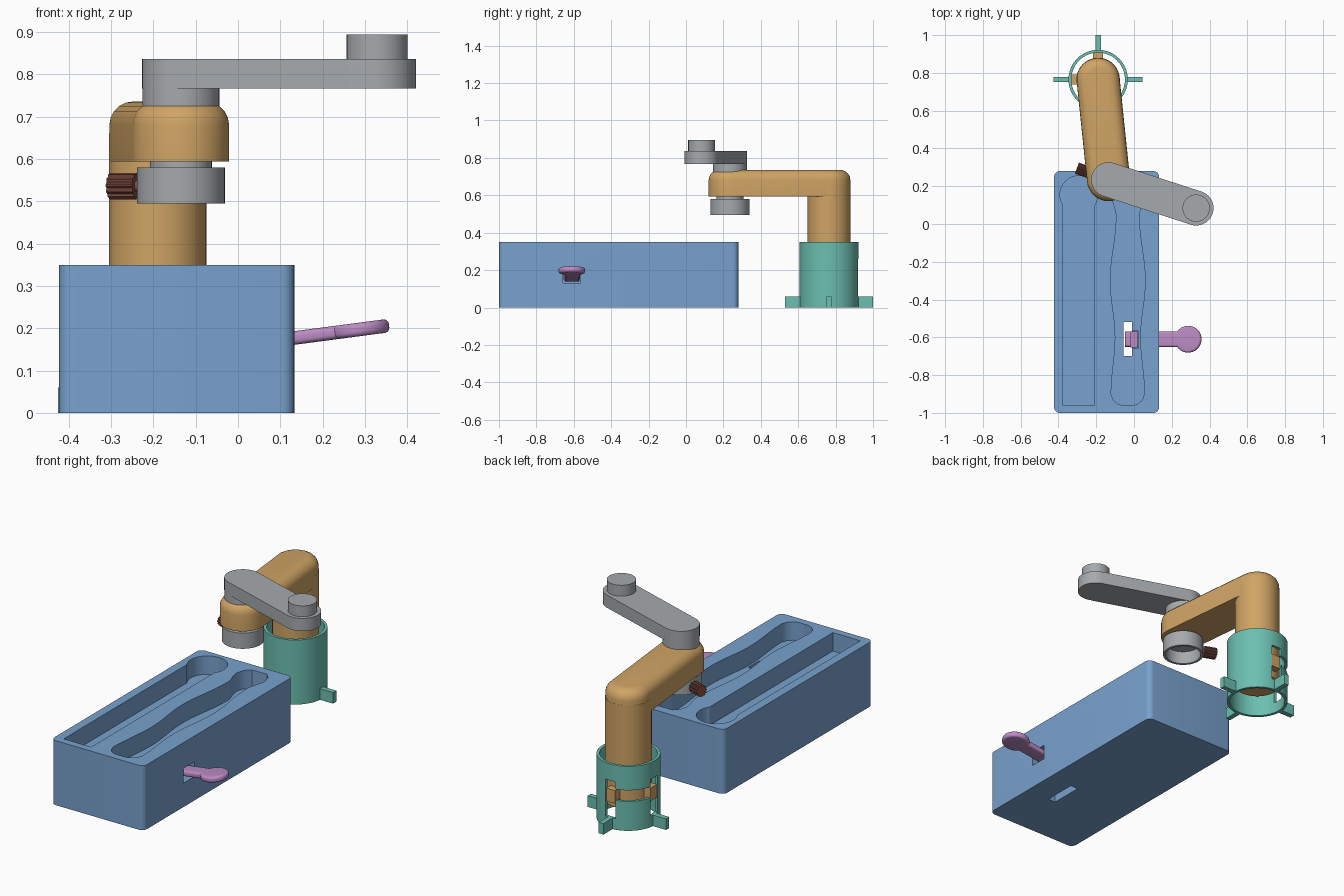
import bpy, bmesh, math
from math import sin, cos, pi, radians
from mathutils import Vector, Matrix

cube = bpy.data.objects.get("Cube")
if cube:
    bpy.data.objects.remove(cube, do_unlink=True)


def material(name, rgb):
    m = bpy.data.materials.new(name)
    m.use_nodes = True
    m.diffuse_color = (*rgb, 1)
    m.node_tree.nodes["Principled BSDF"].inputs["Base Color"].default_value = (*rgb, 1)
    return m


BLUE = material("blue", (0.19, 0.36, 0.62))
TAN = material("tan", (0.63, 0.37, 0.13))
GREY = material("grey", (0.38, 0.40, 0.42))
TEAL = material("teal", (0.15, 0.52, 0.44))
PINK = material("pink", (0.50, 0.26, 0.55))
RUST = material("rust", (0.22, 0.075, 0.055))


# Outlines
def arc(c, r, a0, a1, n):
    steps = [radians(a0 + (a1 - a0) * i / n) for i in range(n + 1)]
    return [(c[0] + r * cos(a), c[1] + r * sin(a)) for a in steps]


def circle(c, r, n=48):
    return arc(c, r, 0, 360, n)[:-1]


def capsule(a, b, r, n=20):
    t = math.degrees(math.atan2(b[1] - a[1], b[0] - a[0]))
    return arc(b, r, t - 90, t + 90, n) + arc(a, r, t + 90, t + 270, n)


def rect(x0, x1, y0, y1, r=0):
    if not r:
        return [(x0, y0), (x1, y0), (x1, y1), (x0, y1)]
    return (arc((x1 - r, y1 - r), r, 0, 90, 6) + arc((x0 + r, y1 - r), r, 90, 180, 6)
            + arc((x0 + r, y0 + r), r, 180, 270, 6) + arc((x1 - r, y0 + r), r, 270, 360, 6))


def prism(name, pts, z0, z1, mat, bevel=0, both=False, matrix=None):
    """Extrude an outline, optionally rounding the top (or both) rims."""
    bm = bmesh.new()
    low = [bm.verts.new((x, y, z0)) for x, y in pts]
    high = [bm.verts.new((x, y, z1)) for x, y in pts]
    bm.faces.new(low[::-1])
    bm.faces.new(high)
    n = len(pts)
    for i in range(n):
        j = (i + 1) % n
        bm.faces.new((low[i], low[j], high[j], high[i]))
    bmesh.ops.recalc_face_normals(bm, faces=bm.faces[:])
    if bevel:
        rims = [high] + ([low] if both else [])
        edges = [e for e in bm.edges if any(set(e.verts) <= set(rim) for rim in rims)]
        bmesh.ops.bevel(bm, geom=edges, offset=bevel, segments=5, profile=0.5, affect='EDGES')
    if matrix:
        bm.transform(matrix)
    me = bpy.data.meshes.new(name)
    bm.to_mesh(me)
    bm.free()
    me.materials.append(mat)
    ob = bpy.data.objects.new(name, me)
    bpy.context.collection.objects.link(ob)
    return ob


def activate(ob):
    bpy.ops.object.select_all(action='DESELECT')
    ob.select_set(True)
    bpy.context.view_layer.objects.active = ob


def cut(ob, pts, z0, z1):
    tool = prism("cutter", pts, z0, z1, ob.data.materials[0])
    tool.hide_render = True
    mod = ob.modifiers.new("cut", 'BOOLEAN')
    mod.operation, mod.solver, mod.object = 'DIFFERENCE', 'EXACT', tool
    activate(ob)
    bpy.ops.object.modifier_apply(modifier=mod.name)
    bpy.data.objects.remove(tool, do_unlink=True)


# Tray with a straight channel, round pocket and wavy pocket
FLOOR, TOP, OVER = 0.25, 0.35, 0.4
LEVER_Y = -0.61
tray = prism("tray", rect(-0.423, 0.133, -1, 0.28, 0.03), 0, TOP, BLUE)
cut(tray, rect(-0.375, -0.21, -0.96, 0.12), FLOOR, OVER)
cut(tray, circle((-0.292, 0.155), 0.1), FLOOR, OVER)

knots = [(-0.9, 0.088), (-0.6, 0.066), (-0.3, 0.092), (0.04, 0.06), (0.16, 0.085)]
right = []
for (y0, w0), (y1, w1) in zip(knots, knots[1:]):
    for i in range(8):
        t = i / 8
        right.append((w0 + (w1 - w0) * (1 - cos(pi * t)) / 2, y0 + (y1 - y0) * t))
half = [(0.03, -0.96), (0.055, -0.951), (0.076, -0.932)] + right + [(0.085, 0.16), (0.073, 0.2), (0.045, 0.23)]
MID = -0.033
wavy = [(MID + w, y) for w, y in half] + [(MID - w, y) for w, y in reversed(half)]
cut(tray, wavy, FLOOR, OVER)

# Openings for the lever
cut(tray, rect(-0.055, -0.01, -0.70, -0.52), -0.1, OVER)
cut(tray, rect(-0.03, 0.022, LEVER_Y - 0.048, LEVER_Y + 0.045), 0.13, OVER)
cut(tray, rect(0, 0.2, LEVER_Y - 0.048, LEVER_Y + 0.045), 0.13, 0.21)

# Lever with a round thumb pad
tilt = Matrix.Translation((0.133, LEVER_Y, 0.177)) @ Matrix.Rotation(radians(-7.5), 4, 'Y')
paddle = arc((0.155, 0), 0.071, -145, 145, 32) + [(-0.183, 0.04), (-0.183, -0.04)]
prism("lever", paddle, -0.016, 0.016, PINK, 0.012, True, tilt)
prism("lever_catch", rect(-0.018, 0.018, LEVER_Y - 0.045, LEVER_Y + 0.042), 0.15, 0.235, PINK)

# Slotted collar with four feet
C = (-0.19, 0.765)
collar = prism("collar", circle(C, 0.157, 64), 0, 0.35, TEAL)
cut(collar, circle(C, 0.142, 64), -0.1, 0.5)
cut(collar, rect(C[0] - 0.03, C[0] + 0.03, C[1] + 0.1, C[1] + 0.2), 0.06, 0.26)
cut(collar, rect(C[0] - 0.2, C[0] - 0.1, C[1] - 0.03, C[1] + 0.03), 0.06, 0.26)
cut(collar, arc(C, 0.2, 90, 180, 16) + arc(C, 0.1, 180, 90, 16), 0.16, 0.22)
for k, side in enumerate(("right", "back", "left", "front")):
    turn = Matrix.Translation((*C, 0)) @ Matrix.Rotation(k * pi / 2, 4, 'Z')
    prism("collar_foot_" + side, rect(0.145, 0.235, -0.014, 0.014), 0, 0.06, TEAL, matrix=turn)
    if side in ("back", "left"):
        prism("column_peg_" + side, rect(0.1, 0.152, -0.027, 0.027), 0.14, 0.21, TAN, matrix=turn)

# Column and swing arm
H = (-0.135, 0.235)
prism("column", circle(C, 0.115), 0.10, 0.66, TAN)
prism("swing_arm", capsule(C, H, 0.114), 0.594, 0.736, TAN, 0.055)

# Hollow hub under the arm
prism("hub_neck", circle(H, 0.073), 0.57, 0.61, GREY)
hub = prism("hub_cup", circle(H, 0.104), 0.495, 0.58, GREY)
cut(hub, circle(H, 0.09), 0.4, 0.565)

# Thumb screw with a ribbed knob
out = Vector((cos(radians(160)), sin(radians(160)), 0))
aim = Matrix.Translation((*H, 0.536)) @ out.to_track_quat('Z', 'Y').to_matrix().to_4x4()
ribs = []
for i in range(48):
    a, r = i * pi / 24, 0.031 if i % 4 < 2 else 0.027
    ribs.append((r * cos(a), r * sin(a)))
prism("screw_knob", ribs, 0.112, 0.178, RUST, matrix=aim)
prism("screw_shaft", circle((0, 0), 0.014, 24), 0.092, 0.12, RUST, matrix=aim)

# Crank with boss and pin
P = (0.329, 0.084)
prism("crank_boss", circle(H, 0.091), 0.722, 0.77, GREY)
prism("crank_arm", capsule(H, P, 0.092), 0.767, 0.836, GREY)
prism("crank_pin", circle(P, 0.072), 0.83, 0.895, GREY)

# Smooth curves, sharp rims
for ob in bpy.context.scene.objects:
    if ob.type == 'MESH':
        activate(ob)
        bpy.ops.object.shade_smooth_by_angle(angle=radians(30))
